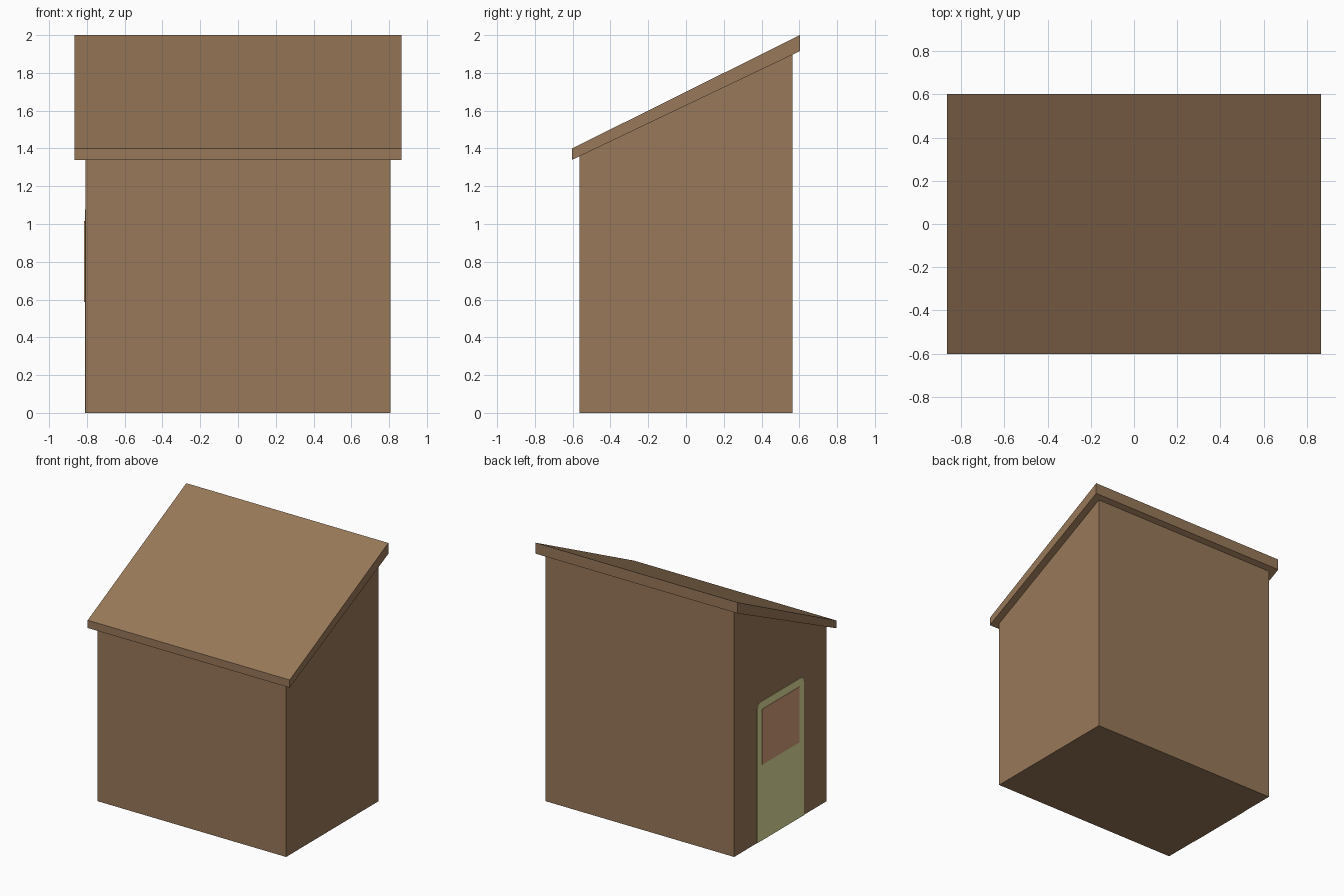
import bpy, bmesh, math

if "Cube" in bpy.data.objects:
    bpy.data.objects.remove(bpy.data.objects["Cube"])


def srgb(r, g, b):
    def f(c):
        c /= 255
        return c / 12.92 if c <= 0.04045 else ((c + 0.055) / 1.055) ** 2.4
    return (f(r), f(g), f(b), 1)


def material(name, rgb):
    m = bpy.data.materials.new(name)
    m.diffuse_color = srgb(*rgb)
    m.use_nodes = True
    m.node_tree.nodes["Principled BSDF"].inputs["Base Color"].default_value = m.diffuse_color
    return m


brown = material("brown wood", (152, 120, 89))
green = material("pale green door", (226, 222, 154))
tan = material("tan panel", (214, 160, 123))


def prism(name, profile, x0, x1, mat, open_top=False):
    """Extrude a (y, z) profile along x."""
    bm = bmesh.new()
    face = bm.faces.new([bm.verts.new((x0, y, z)) for y, z in profile])
    ext = bmesh.ops.extrude_face_region(bm, geom=[face], use_keep_orig=True)
    for v in ext["geom"]:
        if isinstance(v, bmesh.types.BMVert):
            v.co.x = x1
    bmesh.ops.recalc_face_normals(bm, faces=bm.faces)
    if open_top:
        tops = [f for f in bm.faces if f.normal.z > 0.5]
        bmesh.ops.delete(bm, geom=tops, context='FACES_ONLY')
    me = bpy.data.meshes.new(name)
    bm.to_mesh(me)
    bm.free()
    me.materials.append(mat)
    ob = bpy.data.objects.new(name, me)
    bpy.context.collection.objects.link(ob)
    return ob


RY = 0.603                      # roof half depth
WX, WY = 0.808, 0.565           # wall half sizes


def under(y):                   # height of the roof underside
    return 1.34 + (y + RY) / (2 * RY) * 0.575


# Walls and floor, open where the roof sits on top
prism("walls", [(-WY, 0), (WY, 0), (WY, under(WY)), (-WY, under(-WY))],
      -WX, WX, brown, open_top=True)

# Sloping roof slab with vertical edges
prism("roof", [(-RY, 1.34), (RY, 1.915), (RY, 2.0), (-RY, 1.40)],
      -0.865, 0.865, brown)

# Door plate with small rounded top corners, on the left side
DY, DZ, R = 0.283, 1.077, 0.04
door = [(-DY, 0), (DY, 0)]
for side, start in ((1, 0), (-1, 90)):
    for i in range(4):
        a = math.radians(start + i * 30)
        door.append((side * (DY - R) + R * math.cos(a), DZ - R + R * math.sin(a)))
prism("door", door, -WX - 0.003, -WX + 0.001, green)

# Door panel
prism("door_panel", [(-0.228, 0.587), (0.228, 0.587), (0.228, 1.017), (-0.228, 1.017)],
      -WX - 0.006, -WX - 0.002, tan)
